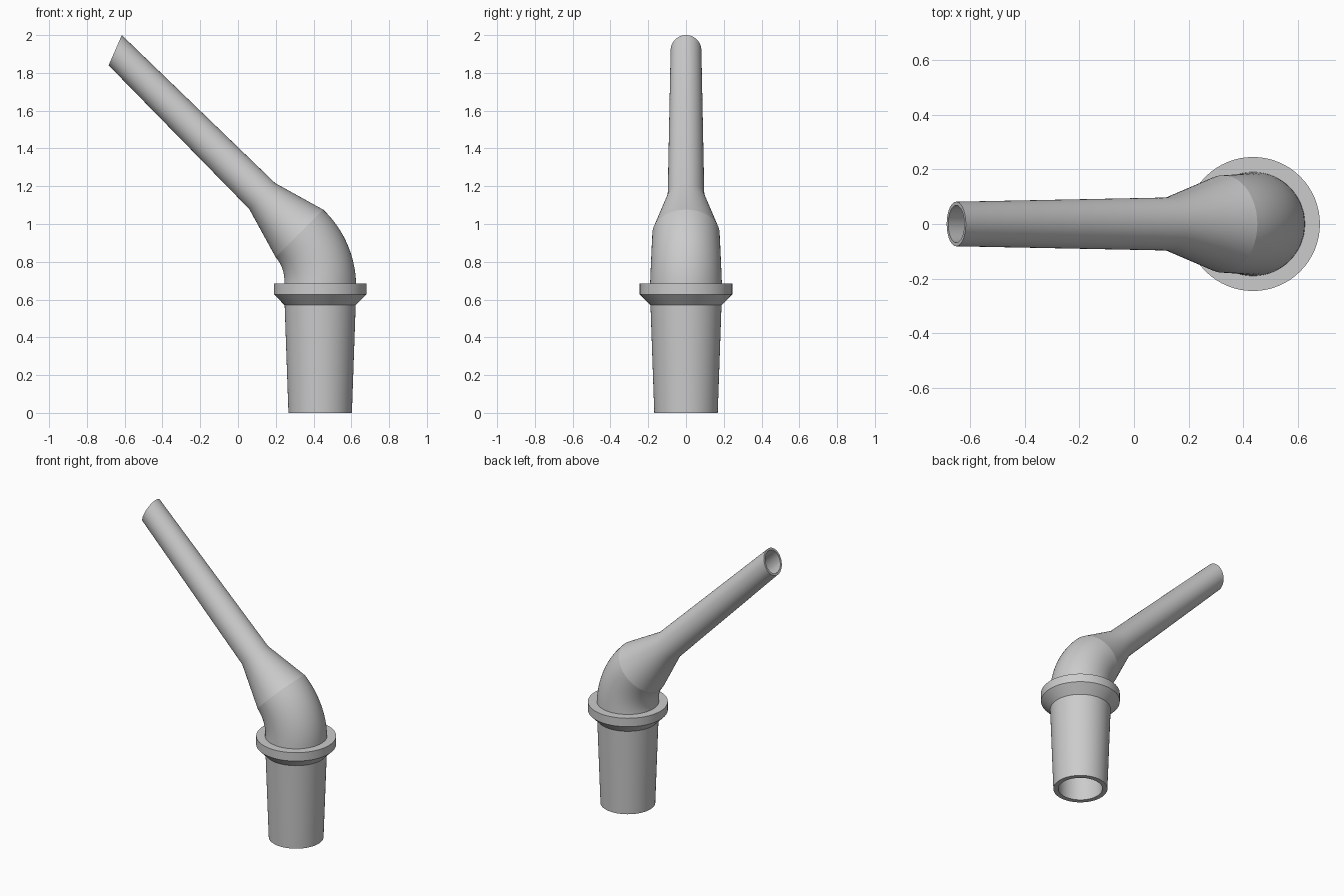
import bpy, bmesh
from math import sin, cos, radians, pi
from mathutils import Vector

if "Cube" in bpy.data.objects:
    bpy.data.objects.remove(bpy.data.objects["Cube"], do_unlink=True)

SEGMENTS = 64
BASE_X = 0.435
COLLAR_TOP = 0.685
BEND = 0.375          # centreline radius of the elbow

grey = bpy.data.materials.new("plain grey")
grey.use_nodes = True
grey.diffuse_color = (0.6, 0.6, 0.6, 1)
grey.node_tree.nodes["Principled BSDF"].inputs["Base Color"].default_value = grey.diffuse_color


def ring(x, z, tilt, radius, side=None):
    """Circle or ellipse of points, tilted about the y axis by degrees."""
    u = Vector((cos(radians(tilt)), 0, sin(radians(tilt)))) * radius
    v = Vector((0, side or radius, 0))
    turns = [2 * pi * i / SEGMENTS for i in range(SEGMENTS)]
    return [Vector((x, 0, z)) + u * cos(a) + v * sin(a) for a in turns]


def upright(z, radius):
    return ring(BASE_X, z, 0, radius)


def loft(name, rings):
    """Skin a row of rings; rising rings face outwards, falling ones inwards."""
    bm = bmesh.new()
    loops = [[bm.verts.new(p) for p in r] for r in rings]
    for a, b in zip(loops, loops[1:]):
        for i in range(SEGMENTS):
            j = (i + 1) % SEGMENTS
            bm.faces.new((a[i], a[j], b[j], b[i]))
    mesh = bpy.data.meshes.new(name)
    bm.to_mesh(mesh)
    bm.free()
    mesh.materials.append(grey)
    obj = bpy.data.objects.new(name, mesh)
    bpy.context.collection.objects.link(obj)
    bpy.ops.object.select_all(action="DESELECT")
    obj.select_set(True)
    bpy.context.view_layer.objects.active = obj
    bpy.ops.object.shade_smooth_by_angle(angle=radians(30))
    return obj


def bend(start, end, steps=16):
    """Rings around the elbow, from one radius to another."""
    rings = []
    for i in range(steps + 1):
        t = i / steps
        a = radians(45 * t)
        rings.append(ring(BASE_X - BEND + BEND * cos(a), COLLAR_TOP + BEND * sin(a),
                          45 * t, start + (end - start) * t))
    return rings


# Tapered hollow plug at the bottom
loft("plug", [upright(COLLAR_TOP, 0.157), upright(0, 0.137),
              upright(0, 0.168), upright(0.57, 0.188)])

# Collar with a bevelled underside
loft("collar", [upright(0.57, 0.188), upright(0.628, 0.245),
                upright(COLLAR_TOP, 0.245), upright(COLLAR_TOP, 0.19)])

# Elbow, outside and bore
outer, bore = bend(0.19, 0.178), bend(0.157, 0.148)
loft("elbow", outer)
loft("elbow_bore", bore[::-1])

# Funnel narrowing into the long tube, with a slanted open tip
loft("mouth_tube", [outer[-1],
                    ring(0.128, 1.148, 45, 0.097),
                    ring(-0.65, 1.92, 66.4, 0.0873, 0.0815),
                    ring(-0.65, 1.92, 66.4, 0.073, 0.068),
                    ring(0.128, 1.148, 45, 0.078),
                    bore[-1]])
